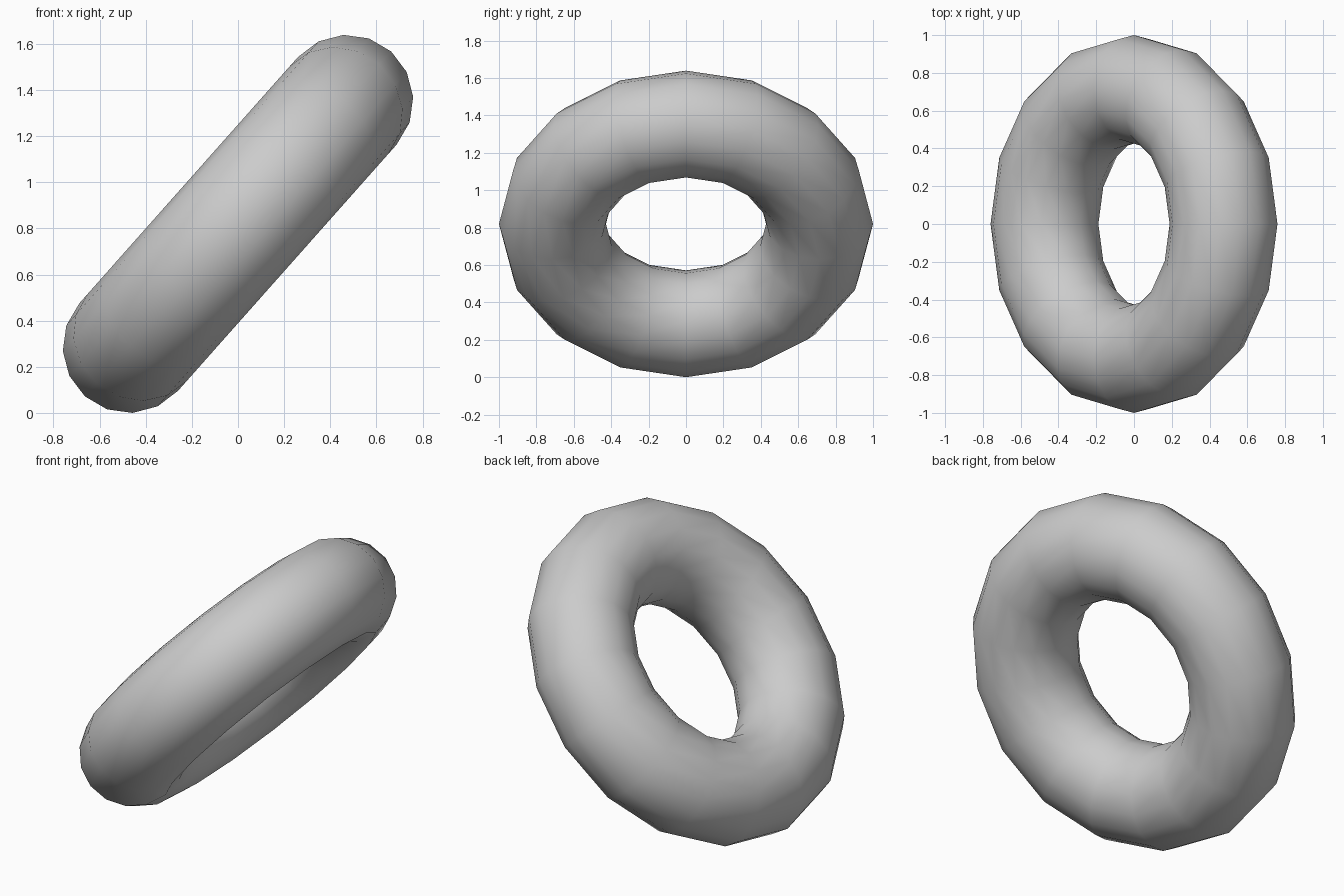
import bpy, math
from mathutils import Matrix

if "Cube" in bpy.data.objects:
    bpy.data.objects.remove(bpy.data.objects["Cube"])

# Ring: 16 x 16 torus, tilted so the +x side is raised
bpy.ops.mesh.primitive_torus_add(major_segments=16, minor_segments=16,
                                 major_radius=0.714, minor_radius=0.286)
ring = bpy.context.object
ring.name = "ring"
ring.data.transform(Matrix.Rotation(math.radians(-48.4), 4, 'Y'))

# Rest the ring on the ground
low = min(v.co.z for v in ring.data.vertices)
ring.data.transform(Matrix.Translation((0, 0, -low)))
bpy.ops.object.shade_smooth()
